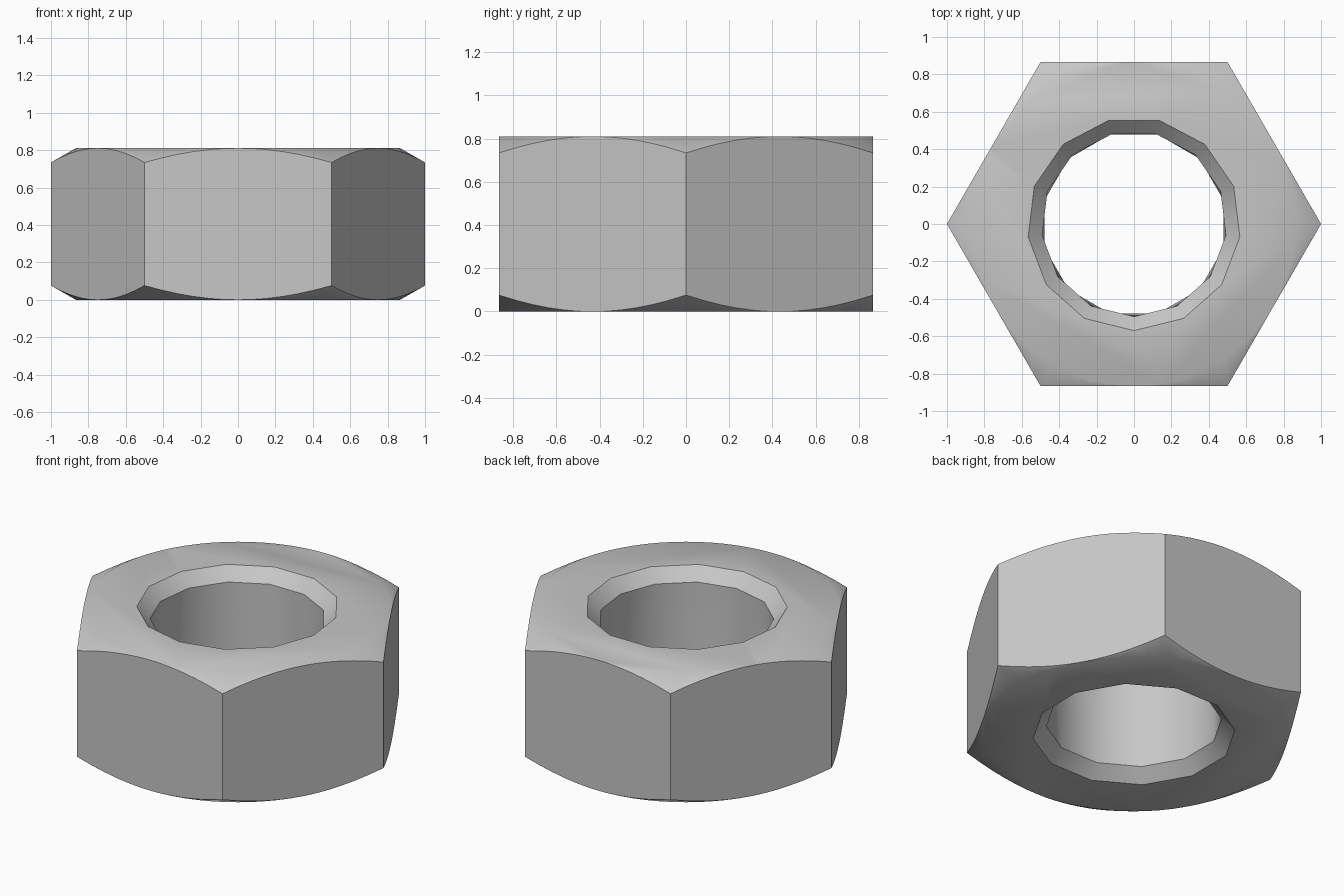
import bpy, bmesh
from math import pi, sin, cos, radians

cube = bpy.data.objects.get("Cube")
if cube:
    bpy.data.objects.remove(cube, do_unlink=True)

HEIGHT, FLAT_RADIUS, BORE, SINK = 0.81, 0.867, 0.495, 0.075

steel = bpy.data.materials.new("grey steel")
steel.use_nodes = True
colour = (0.57, 0.57, 0.57, 1)
steel.diffuse_color = colour
steel.node_tree.nodes["Principled BSDF"].inputs["Base Color"].default_value = colour


def lathe(name, rings):
    """Closed solid from rings of (radius, z, sides, start angle in degrees)."""
    bm = bmesh.new()
    loops = []
    for radius, z, sides, start in rings:
        angles = [radians(start) + 2 * pi * i / sides for i in range(sides)]
        verts = [bm.verts.new((radius * cos(a), radius * sin(a), z)) for a in angles]
        loops.append([bm.edges.new((verts[i - 1], verts[i])) for i in range(sides)])
        if len(loops) == 1 or len(loops) == len(rings):
            bm.faces.new(verts)
    for low, high in zip(loops, loops[1:]):
        bmesh.ops.bridge_loops(bm, edges=low + high)
    bmesh.ops.recalc_face_normals(bm, faces=bm.faces)
    mesh = bpy.data.meshes.new(name)
    bm.to_mesh(mesh)
    bm.free()
    mesh.materials.append(steel)
    obj = bpy.data.objects.new(name, mesh)
    bpy.context.collection.objects.link(obj)
    return obj


def cut(target, tool, operation):
    tool.hide_render = True
    mod = target.modifiers.new(tool.name, "BOOLEAN")
    mod.operation, mod.object, mod.solver = operation, tool, "EXACT"
    bpy.ops.object.select_all(action="DESELECT")
    bpy.context.view_layer.objects.active = target
    target.select_set(True)
    bpy.ops.object.modifier_apply(modifier=mod.name)
    bpy.data.objects.remove(tool, do_unlink=True)


# Six-sided body, taller than needed
nut = lathe("hex_nut", [(1, -0.1, 6, 0), (1, HEIGHT + 0.1, 6, 0)])

# Conical chamfer that rounds off the corners at top and bottom
reach = 0.25
rise = reach * 0.57
chamfer = lathe("corner_chamfer", [
    (FLAT_RADIUS, 0, 72, 0), (FLAT_RADIUS + reach, rise, 72, 0),
    (FLAT_RADIUS + reach, HEIGHT - rise, 72, 0), (FLAT_RADIUS, HEIGHT, 72, 0)])
cut(nut, chamfer, "INTERSECT")

# Faceted bore with a countersink at each end
over = 0.05
wide = BORE + SINK + over
bore = lathe("bore", [
    (wide, -over, 12, 15), (BORE, SINK, 12, 15),
    (BORE, HEIGHT - SINK, 13, -90), (wide, HEIGHT + over, 13, -90)])
cut(nut, bore, "DIFFERENCE")

bpy.ops.object.shade_smooth_by_angle(angle=radians(40))
